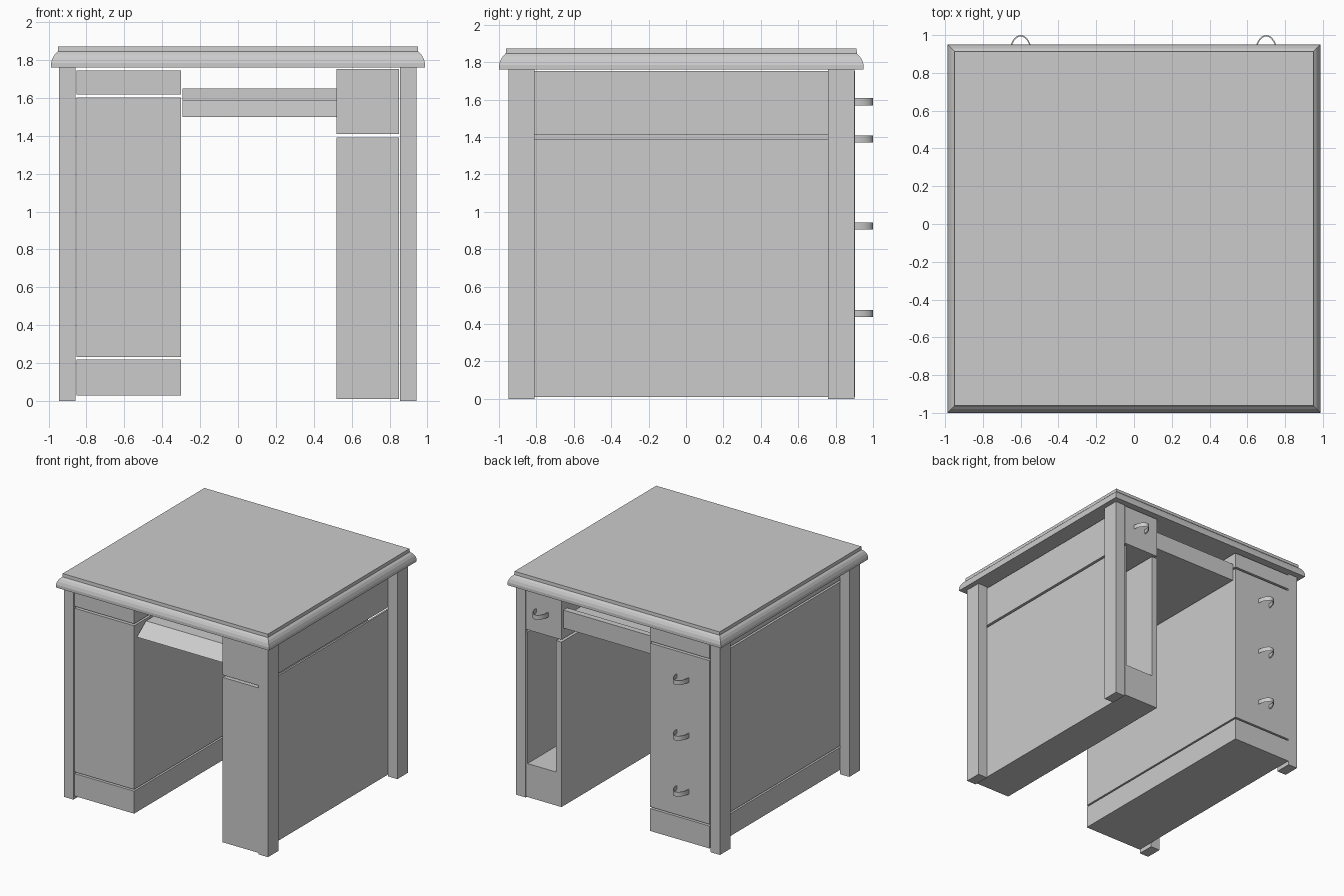
import bpy, bmesh, math

cube = bpy.data.objects.get("Cube")
if cube:
    bpy.data.objects.remove(cube, do_unlink=True)

grey = bpy.data.materials.new("plain_grey")
grey.use_nodes = True
COLOUR = (0.6, 0.6, 0.6, 1)
grey.diffuse_color = COLOUR
grey.node_tree.nodes["Principled BSDF"].inputs["Base Color"].default_value = COLOUR


def finish(name, bm):
    bmesh.ops.recalc_face_normals(bm, faces=bm.faces)
    mesh = bpy.data.meshes.new(name)
    bm.to_mesh(mesh)
    bm.free()
    mesh.materials.append(grey)
    obj = bpy.data.objects.new(name, mesh)
    bpy.context.collection.objects.link(obj)
    return obj


def loft(name, rings, closed=False):
    """Skin equal-length rings; cap the ends or join the last to the first."""
    bm = bmesh.new()
    loops = [[bm.verts.new(p) for p in ring] for ring in rings]
    n = len(loops[0])
    for a, b in zip(loops, loops[1:]):
        for i in range(n):
            bm.faces.new((a[i], a[(i + 1) % n], b[(i + 1) % n], b[i]))
    bm.faces.new(loops[0])
    bm.faces.new(loops[-1])
    return finish(name, bm)


def box(name, x, y, z):
    ring = lambda h: [(x[0], y[0], h), (x[1], y[0], h), (x[1], y[1], h), (x[0], y[1], h)]
    return loft(name, [ring(z[0]), ring(z[1])])


# Table top with a rounded moulding: (inset, height) profile
profile = [(0, 1.76), (0, 1.785), (0.008, 1.81), (0.02, 1.83), (0.036, 1.845), (0.038, 1.872)]
loft("table_top", [[(-0.987 + d, -1 + d, z), (0.987 - d, -1 + d, z),
                    (0.987 - d, 0.95 - d, z), (-0.987 + d, 0.95 - d, z)] for d, z in profile])

# Corner legs
for end, y in (("front", (-0.95, -0.81)), ("back", (0.76, 0.9))):
    box(end + "_right_leg", (-0.945, -0.858), y, (0, 1.76))
    box(end + "_left_leg", (0.855, 0.943), y, (0, 1.76))

# Wide drawer pedestal, a stack of blocks with two open gaps
DEPTH = (-0.945, 0.903)
WIDE = (-0.852, -0.3)
for name, z in (("plinth", (0.03, 0.218)), ("lower_drawer", (0.232, 0.65)),
                ("middle_drawer", (0.65, 1.13)), ("drawer_divider", (1.13, 1.18)),
                ("upper_drawer", (1.18, 1.602)), ("pedestal_cap", (1.618, 1.745))):
    box(name, WIDE, DEPTH, z)

# Narrow pedestal: a compartment open at the back and top, below a drawer
NARROW = (0.52, 0.85)
box("narrow_drawer", NARROW, DEPTH, (1.41, 1.752))
box("compartment_base", NARROW, DEPTH, (0.01, 0.29))
box("compartment_inner_wall", (0.52, 0.57), DEPTH, (0.29, 1.39))
box("compartment_outer_wall", (0.835, 0.85), DEPTH, (0.29, 1.39))
box("compartment_front", (0.57, 0.835), (-0.945, -0.9), (0.29, 1.39))

# Centre tray with a sloping front and a raised back board
section = [(-0.92, 1.5), (0.88, 1.5), (0.88, 1.65), (0.83, 1.65), (0.83, 1.59), (-0.8, 1.59)]
loft("centre_tray", [[(x, y, z) for y, z in section] for x in (-0.292, 0.52)])


# Bowed strip handles on the back
def handle(name, cx, cz):
    rings = []
    for i in range(17):
        a = math.pi * i / 16
        c, s = math.cos(a), math.sin(a)
        rings.append([(cx + (0.06 - t) * c, 0.9 + (0.1 - t) * s, cz + h)
                      for t, h in ((0, -0.019), (0, 0.019), (0.007, 0.019), (0.007, -0.013))])
    obj = loft(name, rings)
    bpy.ops.object.select_all(action="DESELECT")
    obj.select_set(True)
    bpy.context.view_layer.objects.active = obj
    bpy.ops.object.shade_smooth_by_angle()


handle("narrow_drawer_handle", 0.7, 1.588)
for name, z in (("lower", 0.455), ("middle", 0.924), ("upper", 1.389)):
    handle(name + "_drawer_handle", -0.6, z)
